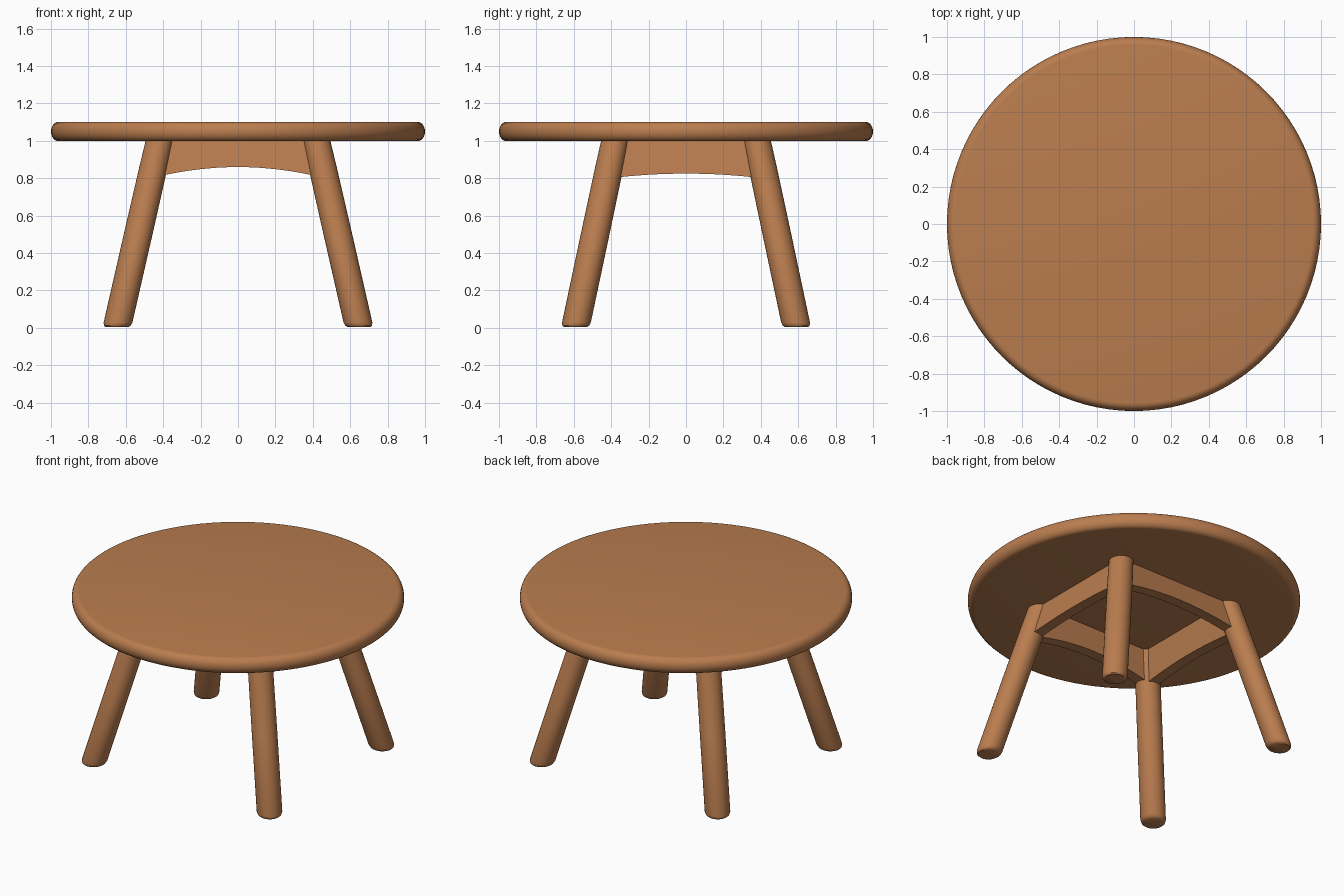
import bpy, bmesh, math

if "Cube" in bpy.data.objects:
    bpy.data.objects.remove(bpy.data.objects["Cube"])

wood = bpy.data.materials.new("warm wood")
wood.diffuse_color = (0.49, 0.205, 0.078, 1)
wood.use_nodes = True
wood.node_tree.nodes["Principled BSDF"].inputs["Base Color"].default_value = wood.diffuse_color


def make(name, bm, angle=40):
    bmesh.ops.recalc_face_normals(bm, faces=bm.faces)
    me = bpy.data.meshes.new(name)
    bm.to_mesh(me)
    bm.free()
    me.materials.append(wood)
    ob = bpy.data.objects.new(name, me)
    bpy.context.collection.objects.link(ob)
    bpy.ops.object.select_all(action='DESELECT')
    ob.select_set(True)
    bpy.context.view_layer.objects.active = ob
    bpy.ops.object.shade_smooth_by_angle(angle=math.radians(angle))
    return ob


def stack(name, rings, n):
    """Loft horizontal circles (x, y, z, radius) and cap both ends."""
    bm = bmesh.new()
    loops = [[bm.verts.new((x + r * math.cos(2 * math.pi * i / n),
                            y + r * math.sin(2 * math.pi * i / n), z))
              for i in range(n)] for x, y, z, r in rings]
    for a, b in zip(loops, loops[1:]):
        for i in range(n):
            j = (i + 1) % n
            bm.faces.new((a[i], a[j], b[j], b[i]))
    bm.faces.new(loops[0])
    bm.faces.new(loops[-1])
    return make(name, bm)


def apron(name, half, dist, z_end, z_mid, along_x, side):
    """Board with an arched lower edge, leaning with the legs."""
    bm = bmesh.new()
    thick, steps, slope = 0.035, 16, 0.2
    rows = []
    for i in range(steps + 1):
        t = -1 + 2 * i / steps
        low = z_mid + (z_end - z_mid) * t * t
        row = []
        for z, off in ((low, thick), (1.01, thick), (1.01, -thick), (low, -thick)):
            d = side * (dist + slope * (1 - z) + off)
            u = t * (half + 0.2 * (1 - z))
            row.append(bm.verts.new((u, d, z) if along_x else (d, u, z)))
        rows.append(row)
    for a, b in zip(rows, rows[1:]):
        for k in range(4):
            m = (k + 1) % 4
            bm.faces.new((a[k], a[m], b[m], b[k]))
    bm.faces.new(rows[0])
    bm.faces.new(rows[-1])
    make(name, bm)


# Round top with a rolled rim
rim = [(0, 0, 1.05 + 0.052 * math.sin(a), 0.958 + 0.042 * math.cos(a))
       for a in (math.pi * (k / 12 - 0.5) for k in range(13))]
stack("table_top", rim, 96)

# Four splayed round legs with softened feet
for sx, xn in ((-1, "left"), (1, "right")):
    for sy, yn in ((-1, "front"), (1, "back")):
        rings = []
        for z, r in ((0.005, 0.062), (0.012, 0.071), (0.028, 0.077),
                     (0.5, 0.077), (0.85, 0.076), (1.01, 0.074)):
            rings.append((sx * (0.648 - 0.228 * z), sy * (0.592 - 0.212 * z), z, r))
        stack(f"{yn}_{xn}_leg", rings, 32)

# Arched aprons joining the legs under the top
for s, n in ((-1, "front"), (1, "back")):
    apron(n + "_apron", 0.41, 0.375, 0.805, 0.86, True, s)
for s, n in ((-1, "left"), (1, "right")):
    apron(n + "_apron", 0.37, 0.415, 0.80, 0.825, False, s)
